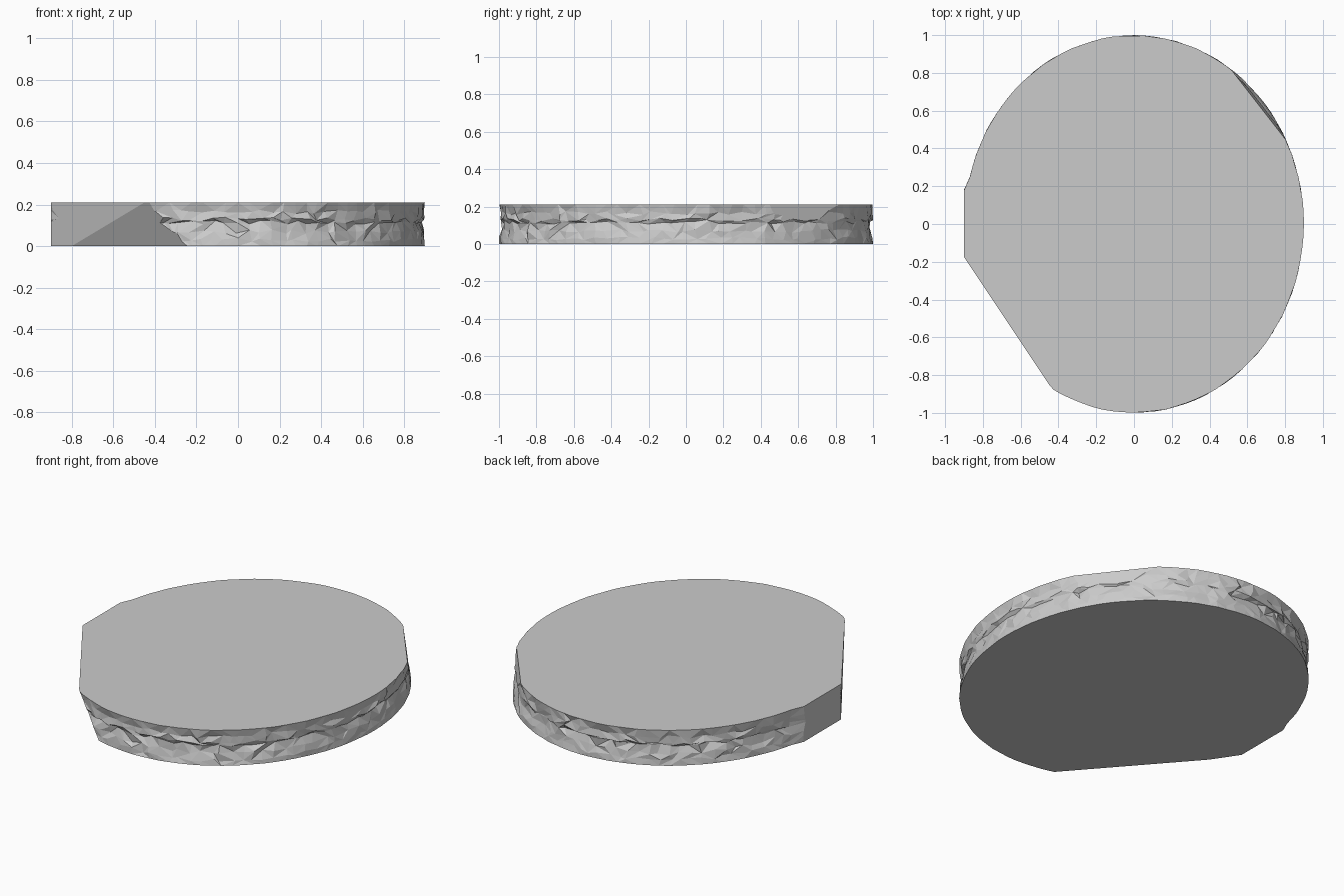
import bpy, bmesh, math, random
from mathutils import Vector

if "Cube" in bpy.data.objects:
    bpy.data.objects.remove(bpy.data.objects["Cube"])

random.seed(7)
H, RX, RY, N = 0.21, 0.9, 1.0, 100
# (height, minimum inward push, extra random push) per ring of the rough side wall
RINGS = [(0.0, 0.0, 0.004), (0.03, 0.0, 0.012), (0.07, 0.002, 0.02),
         (0.115, 0.008, 0.024), (0.13, 0.0, 0.018), (0.165, 0.0, 0.02), (H, 0.0, 0.004)]


def rim_point(t, push):
    """Point on the oval rim, squared off to a flat on the left side."""
    x, y = RX * math.cos(t), RY * math.sin(t)
    if x < 0 and abs(y) < 0.21:
        return -RX, y * 0.95
    return x * (1 - push), y * (1 - push)


def cut(bm, a, b, c):
    """Slice off everything on the outer side of the plane abc and cap it."""
    a, b, c = Vector(a), Vector(b), Vector(c)
    n = (b - a).cross(c - a).normalized()
    if n.dot(a) < 0:
        n = -n
    bmesh.ops.bisect_plane(bm, geom=bm.verts[:] + bm.edges[:] + bm.faces[:],
                           dist=1e-5, plane_co=a, plane_no=n, clear_outer=True)
    bmesh.ops.holes_fill(bm, edges=[e for e in bm.edges if e.is_boundary], sides=0)


# Rough stone wall
bm = bmesh.new()
rings = []
for k, (z, base, amp) in enumerate(RINGS):
    inner = 0 < k < len(RINGS) - 1
    ring = []
    for i in range(N):
        shift = random.uniform(-0.35, 0.35) if inner else 0
        x, y = rim_point((i + shift) * math.tau / N, base + amp * random.random())
        dz = random.uniform(-0.01, 0.01) if inner else 0
        ring.append(bm.verts.new((x, y, z + dz)))
    rings.append(ring)

for lo, hi in zip(rings, rings[1:]):
    for i in range(N):
        j = (i + 1) % N
        a, b, c, d = lo[i], lo[j], hi[j], hi[i]
        if random.random() < 0.5:
            bm.faces.new((a, b, c))
            bm.faces.new((a, c, d))
        else:
            bm.faces.new((a, b, d))
            bm.faces.new((b, c, d))

# Flat underside and top
bm.faces.new(rings[0][::-1])
bm.faces.new(rings[-1])

# Broken corner at front left: upright face plus undercut face
corner, foot = (-0.45, -0.85, H), (-0.8, -0.32, 0)
cut(bm, (-0.84, -0.265, H), corner, foot)
cut(bm, corner, foot, (-0.24, -0.965, 0))
# Sloping chip at back right
cut(bm, (0.52, 0.81, H), (0.8, 0.45, H), (0.68, 0.655, 0))

bmesh.ops.recalc_face_normals(bm, faces=bm.faces[:])
mesh = bpy.data.meshes.new("stone_disc")
bm.to_mesh(mesh)
bm.free()
bpy.context.collection.objects.link(bpy.data.objects.new("stone_disc", mesh))
